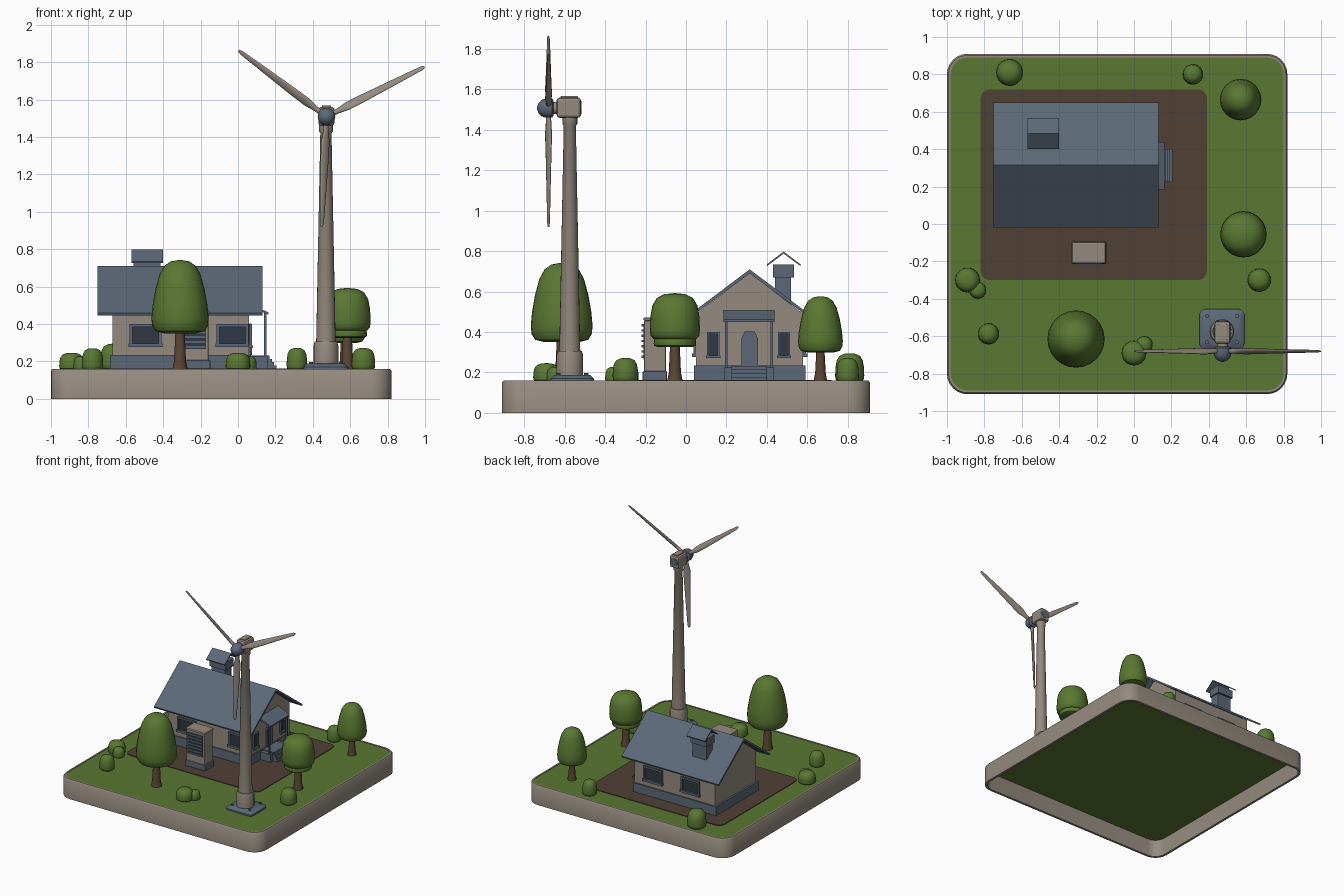
import bpy, bmesh, math
from mathutils import Vector, Matrix

if "Cube" in bpy.data.objects:
    bpy.data.objects.remove(bpy.data.objects["Cube"])


def material(name, rgb):
    m = bpy.data.materials.new(name)
    m.diffuse_color = (*rgb, 1)
    m.use_nodes = True
    m.node_tree.nodes["Principled BSDF"].inputs["Base Color"].default_value = m.diffuse_color
    return m


BEIGE = material("warm_beige", (0.30, 0.26, 0.215))
BLUE = material("slate_blue", (0.107, 0.141, 0.188))
GREEN = material("leaf_green", (0.102, 0.188, 0.032))
DIRT = material("soil_brown", (0.080, 0.051, 0.036))
BARK = material("bark_brown", (0.105, 0.060, 0.036))
DARK = material("dark_glass", (0.030, 0.040, 0.056))


def finish(name, bm, mat, smooth=False, bevel=0):
    bmesh.ops.recalc_face_normals(bm, faces=bm.faces)
    me = bpy.data.meshes.new(name)
    bm.to_mesh(me)
    bm.free()
    ob = bpy.data.objects.new(name, me)
    bpy.context.collection.objects.link(ob)
    me.materials.append(mat)
    if bevel:
        mod = ob.modifiers.new("bevel", 'BEVEL')
        mod.width, mod.segments = bevel, 2
    if smooth:
        bpy.ops.object.select_all(action='DESELECT')
        ob.select_set(True)
        bpy.context.view_layer.objects.active = ob
        bpy.ops.object.shade_smooth_by_angle(angle=math.radians(40))
    return ob


def box(name, x, y, z, mat, bevel=0):
    bm = bmesh.new()
    bmesh.ops.create_cube(bm, size=1)
    for v in bm.verts:
        v.co = Vector([(r[0] + r[1]) / 2 + c * (r[1] - r[0]) for c, r in zip(v.co, (x, y, z))])
    return finish(name, bm, mat, bevel=bevel)


def loft(name, rings, mat, smooth=True, closed=False):
    """Skin a list of rings; cap the ends, or join last ring to first."""
    bm = bmesh.new()
    vs = [[bm.verts.new(p) for p in r] for r in rings]
    n = len(vs[0])
    pairs = list(zip(vs, vs[1:])) + ([(vs[-1], vs[0])] if closed else [])
    for a, b in pairs:
        for i in range(n):
            j = (i + 1) % n
            bm.faces.new((a[i], a[j], b[j], b[i]))
    if not closed:
        bm.faces.new(vs[0])
        bm.faces.new(vs[-1])
    return finish(name, bm, mat, smooth)


def prism_x(name, pts, x0, x1, mat):
    return loft(name, [[(x, y, z) for y, z in pts] for x in (x0, x1)], mat, False)


def lathe(name, profile, loc, mat, seg=24, along_y=False):
    rot = Matrix.Rotation(math.pi / 2, 3, 'X') if along_y else Matrix.Identity(3)
    rings = [[Vector(loc) + rot @ Vector((r * math.cos(t), r * math.sin(t), h))
              for t in (2 * math.pi * i / seg for i in range(seg))] for r, h in profile]
    return loft(name, rings, mat)


def rounded(x0, x1, y0, y1, r, z, n=6):
    pts = []
    corners = ((x1 - r, y1 - r), (x0 + r, y1 - r), (x0 + r, y0 + r), (x1 - r, y0 + r))
    for k, (cx, cy) in enumerate(corners):
        for i in range(n + 1):
            t = math.pi / 2 * (k + i / n)
            pts.append((cx + r * math.cos(t), cy + r * math.sin(t), z))
    return pts


def slab(name, x0, x1, y0, y1, r, z0, z1, mat):
    return loft(name, [rounded(x0, x1, y0, y1, r, z) for z in (z0, z1)], mat)


# hollow base: rim wall, lawn and soil patch
def inset(d, z):
    return rounded(-1 + d, 0.82 - d, -0.91 + d, 0.91 - d, 0.11 - d, z)


loft("base_rim", [inset(0, 0), inset(0, 0.15), inset(0.008, 0.16), inset(0.02, 0.16),
                  inset(0.02, 0)], BEIGE, closed=True)
slab("lawn", -0.981, 0.801, -0.891, 0.891, 0.09, 0.147, 0.157, GREEN)
slab("soil_patch", -0.82, 0.39, -0.30, 0.72, 0.05, 0.156, 0.162, DIRT)

# house body and roof
box("foundation", (-0.685, 0.07), (0.04, 0.59), (0.158, 0.235), BLUE)
prism_x("house_walls", [(0.05, 0.23), (0.58, 0.23), (0.58, 0.49), (0.315, 0.692), (0.05, 0.49)],
        -0.67, 0.06, BEIGE)
prism_x("roof", [(-0.02, 0.458), (0.315, 0.71), (0.65, 0.458), (0.645, 0.445), (0.315, 0.69),
                 (-0.015, 0.445)], -0.75, 0.13, BLUE)

# chimney with a small tent cap
box("chimney_stack", (-0.55, -0.425), (0.44, 0.52), (0.52, 0.68), BLUE)
box("chimney_head", (-0.56, -0.415), (0.43, 0.535), (0.67, 0.735), BLUE)
prism_x("chimney_cap", [(0.40, 0.735), (0.483, 0.798), (0.567, 0.735), (0.565, 0.727),
                        (0.483, 0.788), (0.402, 0.727)], -0.57, -0.40, BLUE)


def window(name, axis, wall, out, c, w, z0, z1, t=0.015):
    """Framed pane on a wall; axis is the wall normal and out its sign."""
    def plate(part, a, b, za, zb, depth, mat):
        n = tuple(sorted((wall - out * 0.005, wall + out * depth)))
        x, y = (n, (a, b)) if axis == 'x' else ((a, b), n)
        box(name + part, x, y, (za, zb), mat)
    a, b = c - w / 2, c + w / 2
    plate("_pane", a, b, z0, z1, 0.004, DARK)
    plate("_frame_left", a, a + t, z0, z1, 0.014, BLUE)
    plate("_frame_right", b - t, b, z0, z1, 0.014, BLUE)
    plate("_frame_top", a, b, z1 - t, z1, 0.014, BLUE)
    plate("_sill", a - 0.005, b + 0.005, z0 - 0.004, z0 + t, 0.02, BLUE)


for i, c in enumerate((-0.495, -0.03)):
    window(f"front_window_{i}", 'y', 0.05, -1, c, 0.17, 0.28, 0.40)
for i, c in enumerate((-0.45, -0.11)):
    window(f"back_window_{i}", 'y', 0.58, 1, c, 0.17, 0.28, 0.40)
for i, c in enumerate((0.135, 0.485)):
    window(f"side_window_{i}", 'x', 0.06, 1, c, 0.06, 0.275, 0.40, 0.01)

# door with clipped top corners
def door_shape(d):
    return [(0.275 + d, 0.235), (0.355 - d, 0.235), (0.355 - d, 0.37), (0.34 - d, 0.402 - d),
            (0.29 + d, 0.402 - d), (0.275 + d, 0.37)]


prism_x("door_frame", door_shape(0), 0.055, 0.07, BLUE)
prism_x("door_panel", door_shape(0.01), 0.055, 0.074, BLUE)

# porch: floor, stairs, posts, sloping canopy
box("porch_floor", (0.06, 0.16), (0.19, 0.435), (0.158, 0.225), BLUE)
for i in range(4):
    box(f"step_{i}", (0.06, 0.205 - i * 0.012), (0.225, 0.40), (0.158, 0.178 + i * 0.018), BLUE)
for i, y in enumerate((0.20, 0.425)):
    box(f"porch_post_{i}", (0.14, 0.152), (y - 0.006, y + 0.006), (0.16, 0.465), BLUE)
loft("porch_canopy", [[(0.055, y, 0.51), (0.163, y, 0.462), (0.163, y, 0.45), (0.055, y, 0.495)]
                      for y in (0.185, 0.438)], BLUE, False)

# outdoor power cabinet with louvres
box("cabinet_base", (-0.335, -0.148), (-0.214, -0.094), (0.158, 0.207), BLUE, 0.006)
box("cabinet_body", (-0.325, -0.158), (-0.207, -0.10), (0.20, 0.46), BEIGE, 0.006)
box("cabinet_lid", (-0.33, -0.152), (-0.21, -0.097), (0.455, 0.472), BEIGE, 0.006)
box("louvre_back", (-0.31, -0.172), (-0.211, -0.2), (0.265, 0.44), DARK)
for i in range(7):
    z = 0.272 + i * 0.026
    box(f"louvre_{i}", (-0.31, -0.172), (-0.219, -0.2), (z, z + 0.011), BLUE)

# turbine foundation and tower
TX, TY = 0.47, -0.575
loft("turbine_pad", [rounded(TX - 0.12 + d, TX + 0.12 - d, -0.67 + d, -0.455 - d, 0.03, z, 4)
                     for d, z in ((0, 0.156), (0, 0.17), (0.02, 0.188))], BLUE)
for i, (sx, sy) in enumerate(((-1, -1), (-1, 1), (1, -1), (1, 1))):
    lathe(f"anchor_bolt_{i}", [(0.011, 0.18), (0.011, 0.198)],
          (TX + sx * 0.08, -0.5625 + sy * 0.07, 0), BLUE, 8)
lathe("tower", [(0.066, 0.185), (0.066, 0.285), (0.06, 0.305), (0.052, 0.305), (0.03, 1.42),
                (0.037, 1.43), (0.037, 1.465)], (TX, TY, 0), BEIGE, 20)

# nacelle, rear vent, spinner
box("nacelle", (0.43, 0.515), (-0.64, -0.52), (1.46, 1.56), BEIGE, 0.014)
box("nacelle_hatch", (0.448, 0.497), (-0.62, -0.535), (1.555, 1.568), BEIGE, 0.003)
HUB = Vector((0.473, -0.68, 1.508))
lathe("rear_vent", [(0.032, -0.004), (0.032, 0.004)], (0.473, -0.52, 1.51), BLUE, 16, True)
lathe("rotor_shaft", [(0.03, -0.045), (0.03, 0.0)], HUB, BEIGE, 16, True)
lathe("spinner", [(0.035, -0.025), (0.047, -0.018), (0.047, 0.014), (0.04, 0.035),
                  (0.024, 0.05), (0.006, 0.057)], HUB, BLUE, 20, True)

# twisted blades: distance, chord, thickness, pitch in degrees
STATIONS = ((0.02, 0.026, 0.026, 40), (0.07, 0.03, 0.026, 40), (0.13, 0.054, 0.02, 35),
            (0.22, 0.05, 0.017, 30), (0.40, 0.037, 0.014, 27), (0.57, 0.024, 0.01, 25),
            (0.588, 0.012, 0.006, 25))
for k, deg in enumerate((27, 143, 267.5)):
    a = math.radians(deg)
    span, side = Vector((math.cos(a), 0, math.sin(a))), Vector((-math.sin(a), 0, math.cos(a)))
    rings = []
    for dist, chord, thick, pitch in STATIONS:
        p = math.radians(pitch)
        u = side * math.cos(p) + Vector((0, math.sin(p), 0))
        v = Vector((0, math.cos(p), 0)) - side * math.sin(p)
        rings.append([HUB + span * dist + u * (chord / 2 * math.cos(t)) + v * (thick / 2 * math.sin(t))
                      for t in (2 * math.pi * i / 12 for i in range(12))])
    loft(f"blade_{k}", rings, BEIGE)

# trees: crown profiles as (radius share, height share)
EGG = ((0.55, 0), (0.86, 0.03), (0.97, 0.1), (1, 0.2), (0.96, 0.38), (0.86, 0.6), (0.72, 0.8),
       (0.55, 0.92), (0.33, 0.98), (0.06, 1))
CAP = ((0.5, 0), (0.85, 0.03), (0.97, 0.1), (1, 0.22), (0.98, 0.5), (0.9, 0.74), (0.72, 0.9),
       (0.42, 0.98), (0.06, 1))


def crown(name, shape, x, y, r, z0, z1):
    lathe(name, [(s * r, z0 + h * (z1 - z0)) for s, h in shape], (x, y, 0), GREEN)


def trunk(name, x, y, r, top):
    lathe(name, [(r * 1.3, 0.155), (r, 0.2), (r * 0.75, top)], (x, y, 0), BARK, 12)


trunk("tall_tree_trunk", -0.31, -0.615, 0.032, 0.37)
crown("tall_tree_crown", EGG, -0.31, -0.615, 0.153, 0.35, 0.742)
trunk("round_tree_trunk", 0.585, -0.055, 0.03, 0.37)
crown("round_tree_lower_crown", CAP, 0.585, -0.055, 0.105, 0.325, 0.40)
crown("round_tree_crown", CAP, 0.585, -0.055, 0.124, 0.358, 0.592)
trunk("back_tree_trunk", 0.57, 0.665, 0.026, 0.32)
crown("back_tree_crown", EGG, 0.57, 0.665, 0.111, 0.298, 0.577)

# bushes: x, y, radius, top
BUSHES = ((-0.665, 0.81, 0.072, 0.295), (0.315, 0.80, 0.055, 0.272), (0.67, -0.30, 0.063, 0.272),
          (-0.89, -0.30, 0.066, 0.246), (-0.835, -0.355, 0.045, 0.228),
          (-0.778, -0.587, 0.057, 0.27), (0.0, -0.69, 0.066, 0.246), (0.055, -0.645, 0.045, 0.228))
for i, (x, y, r, top) in enumerate(BUSHES):
    crown(f"bush_{i}", CAP, x, y, r, 0.153, top)
